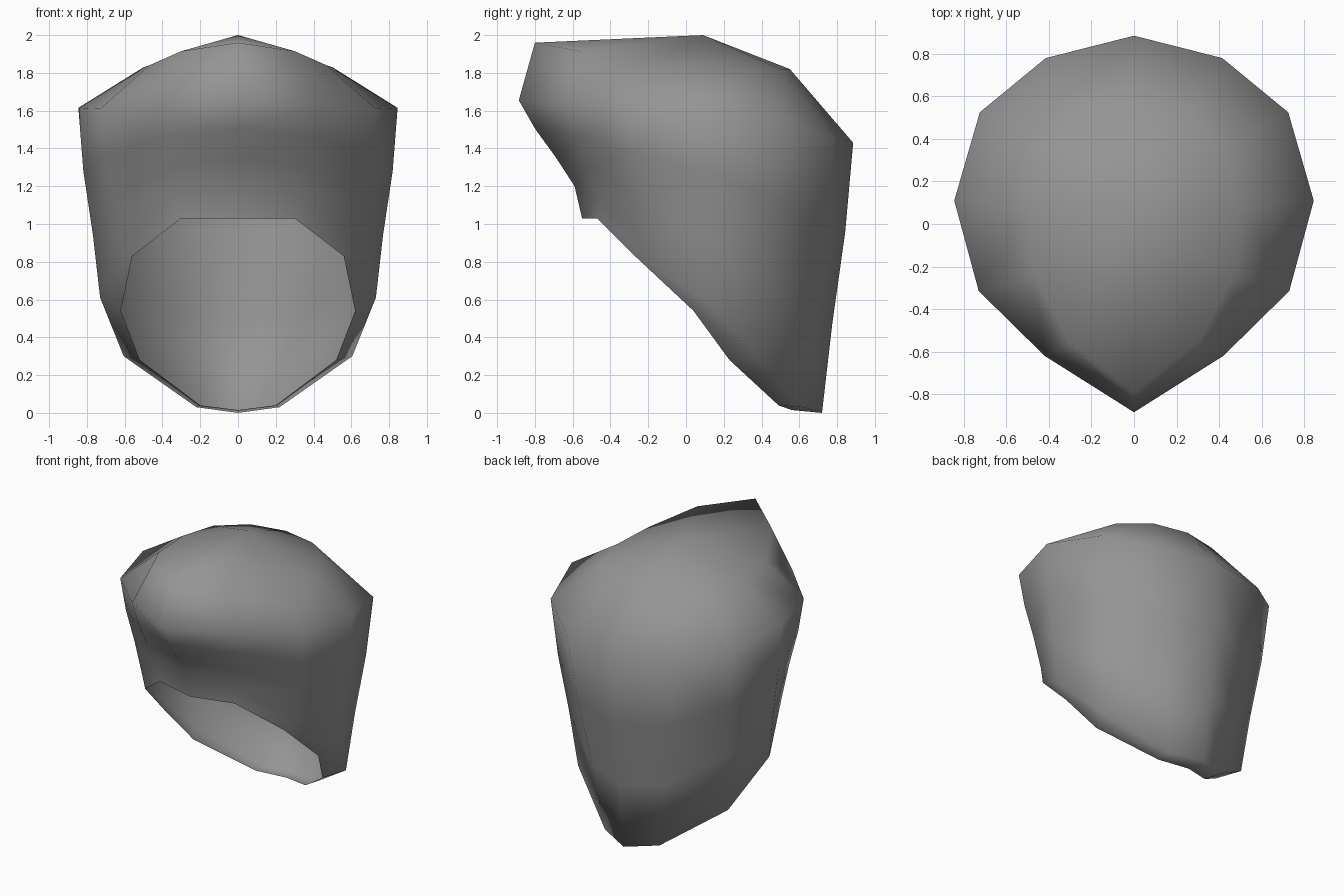
import bpy
import bmesh
from mathutils import Vector

# Remove the default cube only
cube = bpy.data.objects.get("Cube")
if cube:
    bpy.data.objects.remove(cube, do_unlink=True)

# Half rings of the hood, each running from the front midline to the back midline
RIM = [(0, -.55, 1.03), (.3, -.47, 1.03), (.56, -.27, .83), (.62, .04, .54),
       (.52, .23, .28), (.2, .49, .04), (0, .56, .015)]
LIP = [(0, -.59, 1.2), (.35, -.46, 1.13), (.62, -.22, .9), (.73, .08, .61),
       (.605, .38, .3), (.22, .62, .03), (0, .72, 0)]
BRIM = [(0, -.885, 1.655), (.42, -.62, 1.63), (.73, -.315, 1.61), (.845, .11, 1.615),
        (.725, .525, 1.54), (.415, .78, 1.45), (0, .885, 1.43)]
CROWN = [(0, -.8, 1.96), (.3, -.56, 1.915), (.47, -.24, 1.84), (.5, .08, 1.83),
         (.44, .34, 1.82), (.25, .5, 1.82), (0, .55, 1.82)]
APEX = (0, .09, 2)


def between(ring_a, ring_b, t, swell=1.0):
    """Blend two half rings, with an optional outward swell."""
    ring = []
    for a, b in zip(ring_a, ring_b):
        p = Vector(a).lerp(Vector(b), t)
        ring.append((p.x * swell, p.y * swell, p.z))
    return ring


def make_material(name, value):
    mat = bpy.data.materials.new(name)
    mat.use_nodes = True
    colour = (value, value, value, 1)
    mat.diffuse_color = colour
    mat.node_tree.nodes["Principled BSDF"].inputs["Base Color"].default_value = colour
    return mat


# Loft the open shell through the rings and close it with a fan at the top
rings = [RIM, LIP, between(LIP, BRIM, 1 / 3), between(LIP, BRIM, 2 / 3, 1.015), BRIM, CROWN]
bm = bmesh.new()
rows = [[bm.verts.new(p) for p in ring] for ring in rings]
for low, high in zip(rows, rows[1:]):
    for i in range(len(low) - 1):
        bm.faces.new((low[i], low[i + 1], high[i + 1], high[i]))
top = bm.verts.new(APEX)
for a, b in zip(rows[-1], rows[-1][1:]):
    bm.faces.new((a, b, top))
for face in bm.faces:
    face.smooth = True

mesh = bpy.data.meshes.new("hood_shell")
bm.to_mesh(mesh)
bm.free()
mesh.materials.append(make_material("plain grey", .3))
hood = bpy.data.objects.new("hood_shell", mesh)
bpy.context.scene.collection.objects.link(hood)

# The other half
mirror = hood.modifiers.new("mirror", 'MIRROR')
mirror.use_axis[0] = True
mirror.use_clip = True
mirror.merge_threshold = .001
